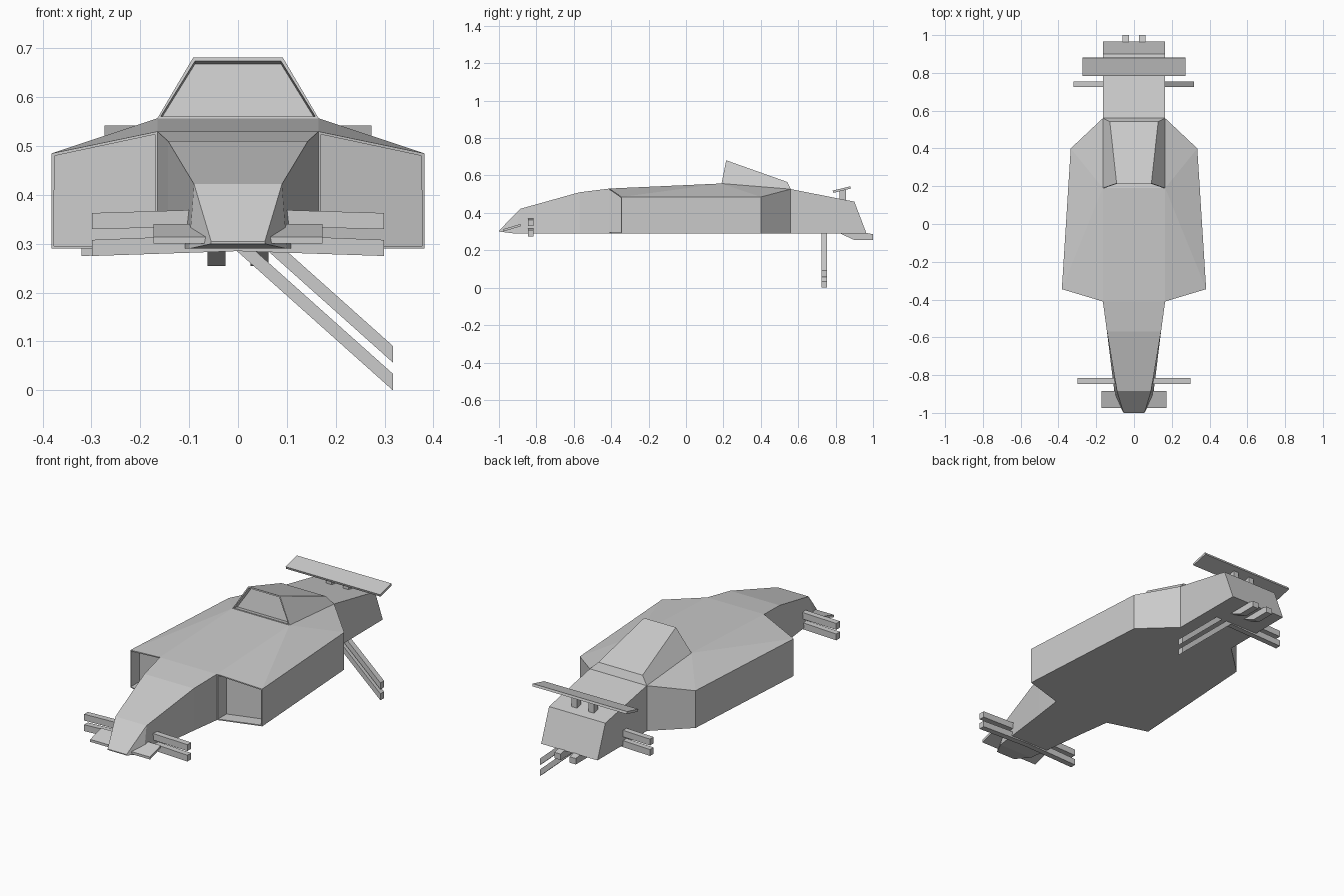
import bpy, bmesh
from mathutils import Vector

if "Cube" in bpy.data.objects:
    bpy.data.objects.remove(bpy.data.objects["Cube"])


def finish(name, bm):
    bmesh.ops.recalc_face_normals(bm, faces=bm.faces[:])
    mesh = bpy.data.meshes.new(name)
    bm.to_mesh(mesh)
    bm.free()
    obj = bpy.data.objects.new(name, mesh)
    bpy.context.collection.objects.link(obj)
    return obj


def prism(name, profile, axis, lo, hi):
    """Extrude a 2D profile along x (profile is y,z) or along y (profile is x,z)."""
    def place(p, t):
        return (t, p[0], p[1]) if axis == 'x' else (p[0], t, p[1])
    bm = bmesh.new()
    a = [bm.verts.new(place(p, lo)) for p in profile]
    b = [bm.verts.new(place(p, hi)) for p in profile]
    n = len(profile)
    bm.faces.new(a)
    bm.faces.new(b[::-1])
    for i in range(n):
        bm.faces.new((a[i], a[(i + 1) % n], b[(i + 1) % n], b[i]))
    return finish(name, bm)


def recess(bm, face, rim, offset):
    """Inset a frame into a face and push the middle inwards."""
    bm.normal_update()
    bmesh.ops.inset_individual(bm, faces=[face], thickness=rim)
    ret = bmesh.ops.extrude_discrete_faces(bm, faces=[face])
    bmesh.ops.translate(bm, verts=ret['faces'][0].verts[:], vec=Vector(offset))


# Body: lofted fuselage; each station is top (y, half width, z), bottom (y, half width, z)
stations = [
    ((-1.00, .055, .305), (-1.00, .055, .300)),
    ((-.885, .090, .422), (-.92, .10, .29)),
    ((-.57, .143, .51), (-.57, .143, .29)),
    ((-.41, .165, .53), (-.41, .165, .29)),
    ((.19, .165, .557), (.19, .165, .29)),
    ((.56, .165, .527), (.56, .165, .29)),
    ((.90, .163, .46), (.90, .163, .29)),
    ((.965, .163, .29), None),
]
bm = bmesh.new()
rings = []
for top, bot in stations:
    ring = {}
    for s in (-1, 1):
        ring['t', s] = bm.verts.new((s * top[1], top[0], top[2]))
        ring['b', s] = bm.verts.new((s * bot[1], bot[0], bot[2])) if bot else ring['t', s]
    rings.append(ring)
r0 = rings[0]
bm.faces.new((r0['t', -1], r0['t', 1], r0['b', 1], r0['b', -1]))
for i, (p, q) in enumerate(zip(rings, rings[1:])):
    for k in 'tb':
        bm.faces.new((p[k, -1], p[k, 1], q[k, 1], q[k, -1]))
    if i in (3, 4):          # the side pods cover these walls
        continue
    for s in (-1, 1):
        loop = [p['t', s], q['t', s], q['b', s], p['b', s]]
        bm.faces.new(list(dict.fromkeys(loop)))

# Side pods with recessed intakes, sharing the fuselage edges
a, b, c = rings[3:6]
for s in (-1, 1):
    f_t, f_b = (bm.verts.new((s * .382, -.345, z)) for z in (.485, .29))
    r_t, r_b = (bm.verts.new((s * .335, .40, z)) for z in (.485, .29))
    at, bt, ct = a['t', s], b['t', s], c['t', s]
    ab, bb, cb = a['b', s], b['b', s], c['b', s]
    for tri in ((at, f_t, bt), (f_t, r_t, bt), (r_t, ct, bt)):
        bm.faces.new(tri)
    bm.faces.new((f_t, f_b, r_b, r_t))
    bm.faces.new((r_t, r_b, cb, ct))
    bm.faces.new((ab, f_b, r_b, cb, bb))
    intake = bm.faces.new((at, f_t, f_b, ab))
    recess(bm, intake, .008, (0, .07, 0))
finish("body", bm)

# Canopy with a framed front window
bm = bmesh.new()
corners = [[bm.verts.new((s * w, y, z)) for s in (-1, 1)] for y, w, z in
           ((.19, .165, .557), (.215, .092, .681), (.542, .128, .565), (.56, .165, .527))]
panels = [bm.faces.new((p[0], p[1], q[1], q[0])) for p, q in zip(corners, corners[1:])]
for s in (0, 1):
    bm.faces.new([p[s] for p in corners])
recess(bm, panels[0], .008, (0, .03, -.006))
finish("canopy", bm)

# Nose wing and rear spoiler
prism("nose_wing", [(-.975, .301), (-.885, .328), (-.885, .340), (-.975, .314)], 'x', -.173, .173)
prism("spoiler", [(.788, .507), (.882, .530), (.878, .542), (.784, .519)], 'x', -.273, .273)

for side, s in (("left", -1), ("right", 1)):
    # Spoiler posts and exhausts
    prism(side + "_spoiler_post", [(.82, .465), (.855, .46), (.855, .526), (.82, .518)],
          'x', s * .033, s * .065)
    prism(side + "_exhaust", [(.82, .292), (.90, .255), (1.0, .255), (1.0, .286), (.95, .295)],
          'x', s * .026, s * .062)

    # Front suspension arms, slightly sloped
    for level, z0, z1 in (("upper", .337, .330), ("lower", .285, .275)):
        prism(f"{side}_front_{level}_arm",
              [(0, z0), (s * .299, z1), (s * .299, z1 + .033), (0, z0 + .035)],
              'y', -.846, -.815)

# Rear suspension arms: level on the left, dropped on the right
for level, z0, z1 in (("upper", .337, .330), ("lower", .285, .275)):
    prism(f"left_rear_{level}_arm",
          [(0, z0), (-.32, z1), (-.32, z1 + .033), (0, z0 + .035)], 'y', .725, .755)
for level, x0, z1 in (("upper", .062, .057), ("lower", -.002, 0)):
    z0 = z1 + .893 * (.317 - x0)
    prism(f"right_rear_{level}_arm",
          [(x0, z0), (.317, z1), (.317, z1 + .034), (x0, z0 + .034)], 'y', .725, .755)
